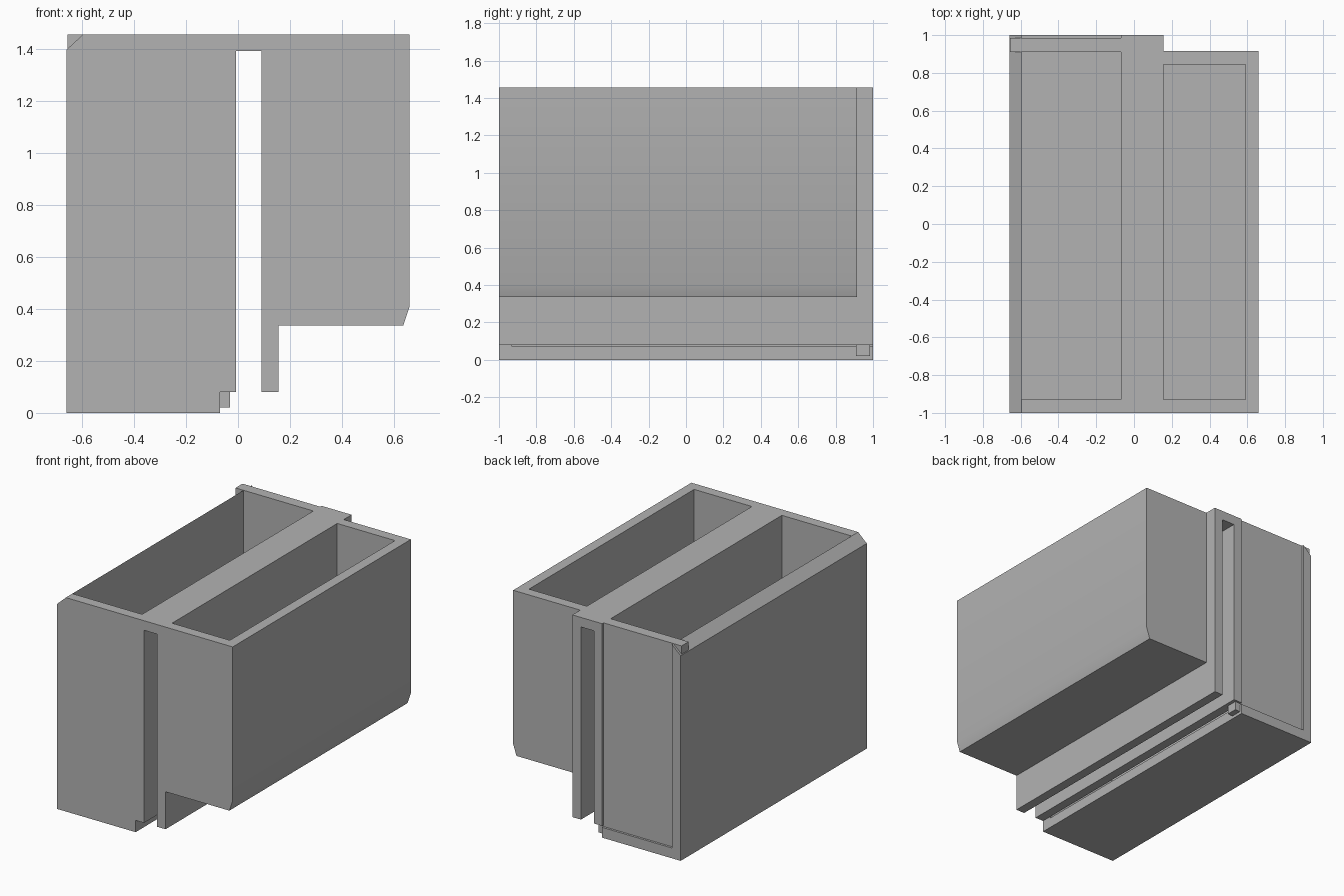
import bpy
import bmesh
import math

cube = bpy.data.objects.get("Cube")
if cube:
    bpy.data.objects.remove(cube, do_unlink=True)

TOP = 1.455
grey = bpy.data.materials.new("plain grey")
grey.use_nodes = True
colour = (0.45, 0.45, 0.45, 1)
grey.diffuse_color = colour
grey.node_tree.nodes["Principled BSDF"].inputs["Base Color"].default_value = colour


def prism(name, outline, y0, y1):
    """Extrude an (x, z) outline from y0 to y1."""
    bm = bmesh.new()
    face = bm.faces.new([bm.verts.new((x, y0, z)) for x, z in outline])
    ext = bmesh.ops.extrude_face_region(bm, geom=[face])
    moved = [v for v in ext["geom"] if isinstance(v, bmesh.types.BMVert)]
    bmesh.ops.translate(bm, verts=moved, vec=(0, y1 - y0, 0))
    bmesh.ops.recalc_face_normals(bm, faces=bm.faces)
    mesh = bpy.data.meshes.new(name)
    bm.to_mesh(mesh)
    bm.free()
    mesh.materials.append(grey)
    obj = bpy.data.objects.new(name, mesh)
    bpy.context.collection.objects.link(obj)
    return obj


def box(name, x0, x1, y0, y1, z0, z1):
    return prism(name, [(x0, z0), (x1, z0), (x1, z1), (x0, z1)], y0, y1)


def select(obj):
    bpy.ops.object.select_all(action="DESELECT")
    obj.select_set(True)
    bpy.context.view_layer.objects.active = obj


def cut(obj, cutter):
    cutter.hide_render = True
    mod = obj.modifiers.new("cut", "BOOLEAN")
    mod.operation = "DIFFERENCE"
    mod.solver = "EXACT"
    mod.object = cutter
    select(obj)
    bpy.ops.object.modifier_apply(modifier=mod.name)
    bpy.data.objects.remove(cutter, do_unlink=True)


# Twin bin body: deep bin, slotted centre web, shallow bin
body = prism("twin_bin_body", [
    (-0.66, 0), (-0.07, 0), (-0.07, 0.08), (-0.007, 0.08),
    (-0.007, 1.39), (0.09, 1.39), (0.09, 0.08), (0.155, 0.08),
    (0.155, 0.335), (0.635, 0.335), (0.66, 0.41), (0.66, TOP),
    (-0.595, TOP), (-0.66, 1.395)], -1, 1)

# Shallow bin stops short of the back
cut(body, box("back_step_cutter", 0.155, 0.8, 0.915, 1.2, -0.2, 1.8))
# Storage cavities; the deep one runs out through the back
cut(body, box("shallow_cavity_cutter", 0.155, 0.59, -0.93, 0.845, 0.4, 1.8))
cut(body, box("deep_cavity_cutter", -0.595, -0.07, -0.93, 1.2, 0.07, 1.8))
# Groove for the sliding panel
cut(body, box("panel_groove_cutter", -0.656, -0.03, 0.91, 0.985, 0.02, 1.8))

# Sliding panel closing the back of the deep bin
panel = box("back_panel", -0.656, -0.03, 0.91, 0.985, 0.02, TOP)

for obj in (body, panel):
    select(obj)
    bpy.ops.object.shade_smooth_by_angle(angle=math.radians(30))
